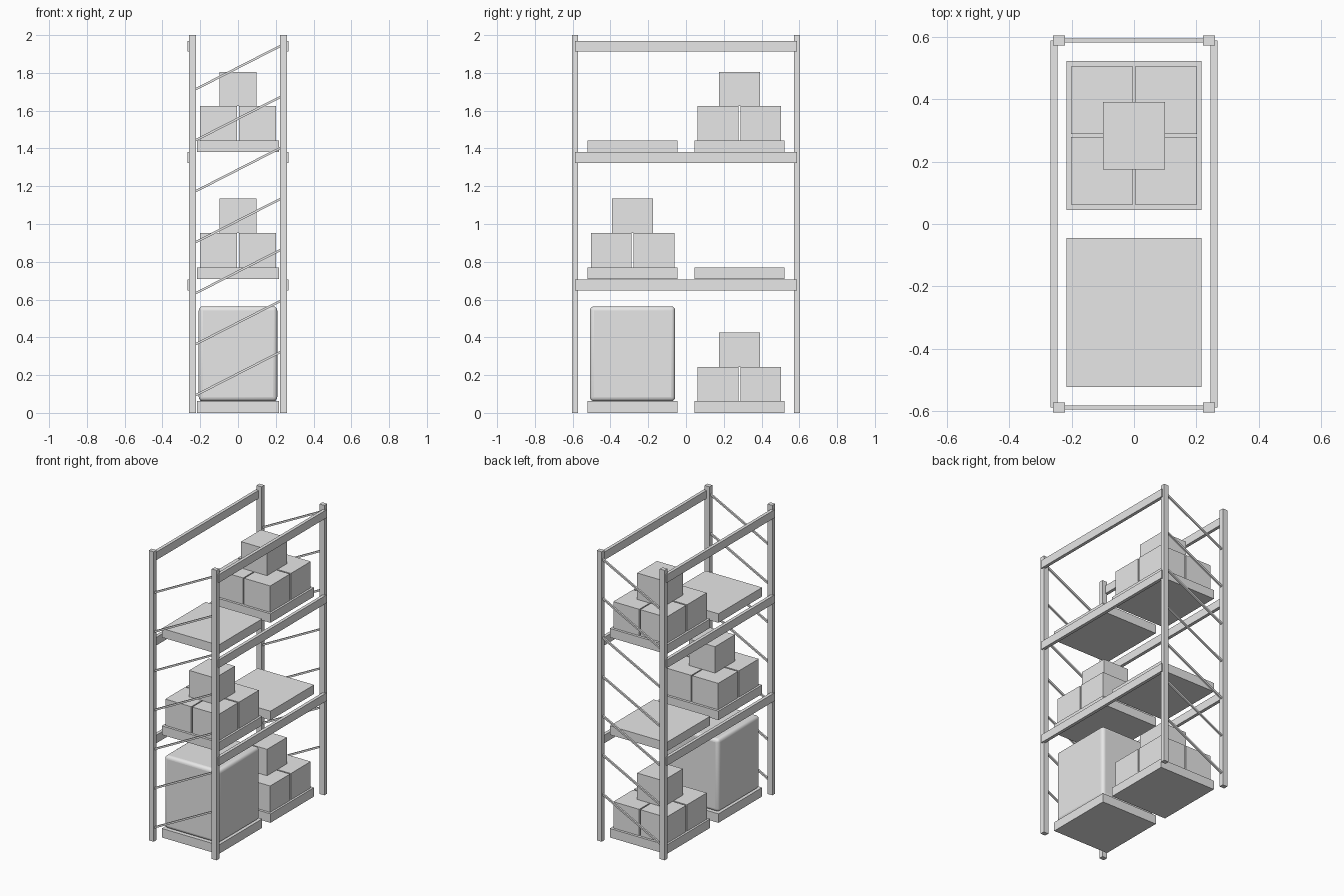
import bpy
import math

cube = bpy.data.objects.get("Cube")
if cube:
    bpy.data.objects.remove(cube, do_unlink=True)

grey = bpy.data.materials.new("plain_grey")
grey.use_nodes = True
colour = (0.8, 0.8, 0.8, 1)
grey.diffuse_color = colour
grey.node_tree.nodes["Principled BSDF"].inputs["Base Color"].default_value = colour


def box(name, size, centre, tilt=0):
    """Box of a given size, tilted about the y axis."""
    bpy.ops.mesh.primitive_cube_add(size=1, location=centre, rotation=(0, tilt, 0))
    ob = bpy.context.object
    ob.name = name
    ob.scale = size
    bpy.ops.object.transform_apply(location=False, rotation=False, scale=True)
    ob.data.materials.append(grey)
    return ob


POST_X, POST_Y = 0.24, 0.587
BAY_Y = 0.283
PALLET_H, CARTON_H = 0.062, 0.182
LEVELS = (0, 0.708, 1.38)

# Uprights
for side, x in (("right", -POST_X), ("left", POST_X)):
    for end, y in (("front", -POST_Y), ("back", POST_Y)):
        box(f"{end}_{side}_post", (0.037, 0.031, 2), (x, y, 1))

    # Long load beams clipped to the outside of the uprights
    for i, z in enumerate((0.677, 1.352, 1.94)):
        beam_x = math.copysign(0.256, x)
        box(f"{side}_beam_{i + 1}", (0.022, 1.175, 0.056), (beam_x, 0, z))

# Diagonal braces on both end frames
run, rise = 0.45, 0.23
for end, y in (("front", -POST_Y), ("back", POST_Y)):
    for i in range(7):
        box(f"{end}_brace_{i + 1}", (math.hypot(run, rise), 0.012, 0.012),
            (0, y, 0.208 + 0.27 * i), -math.atan2(rise, run))


# Four cartons with one more on top
def carton_stack(name, y, z):
    size = (0.198, 0.216, CARTON_H)
    mid = z + CARTON_H / 2
    for sx in (-1, 1):
        for sy in (-1, 1):
            box(f"{name}_carton", size, (sx * 0.103, y + sy * 0.113, mid))
    box(f"{name}_top_carton", size, (0, y, mid + CARTON_H))


# Pallets in every bay, cartons in alternating bays
for i, z in enumerate(LEVELS):
    for end, y in (("front", -BAY_Y), ("back", BAY_Y)):
        box(f"{end}_pallet_{i + 1}", (0.432, 0.476, PALLET_H), (0, y, z + PALLET_H / 2))
    loaded = BAY_Y if i % 2 == 0 else -BAY_Y
    carton_stack(f"level_{i + 1}", loaded, z + PALLET_H)

# Large crate with rounded edges
crate = box("rounded_crate", (0.416, 0.452, 0.502), (0, -BAY_Y, PALLET_H + 0.251))
bevel = crate.modifiers.new("rounding", "BEVEL")
bevel.width = 0.022
bevel.segments = 4
bpy.ops.object.shade_smooth_by_angle()
